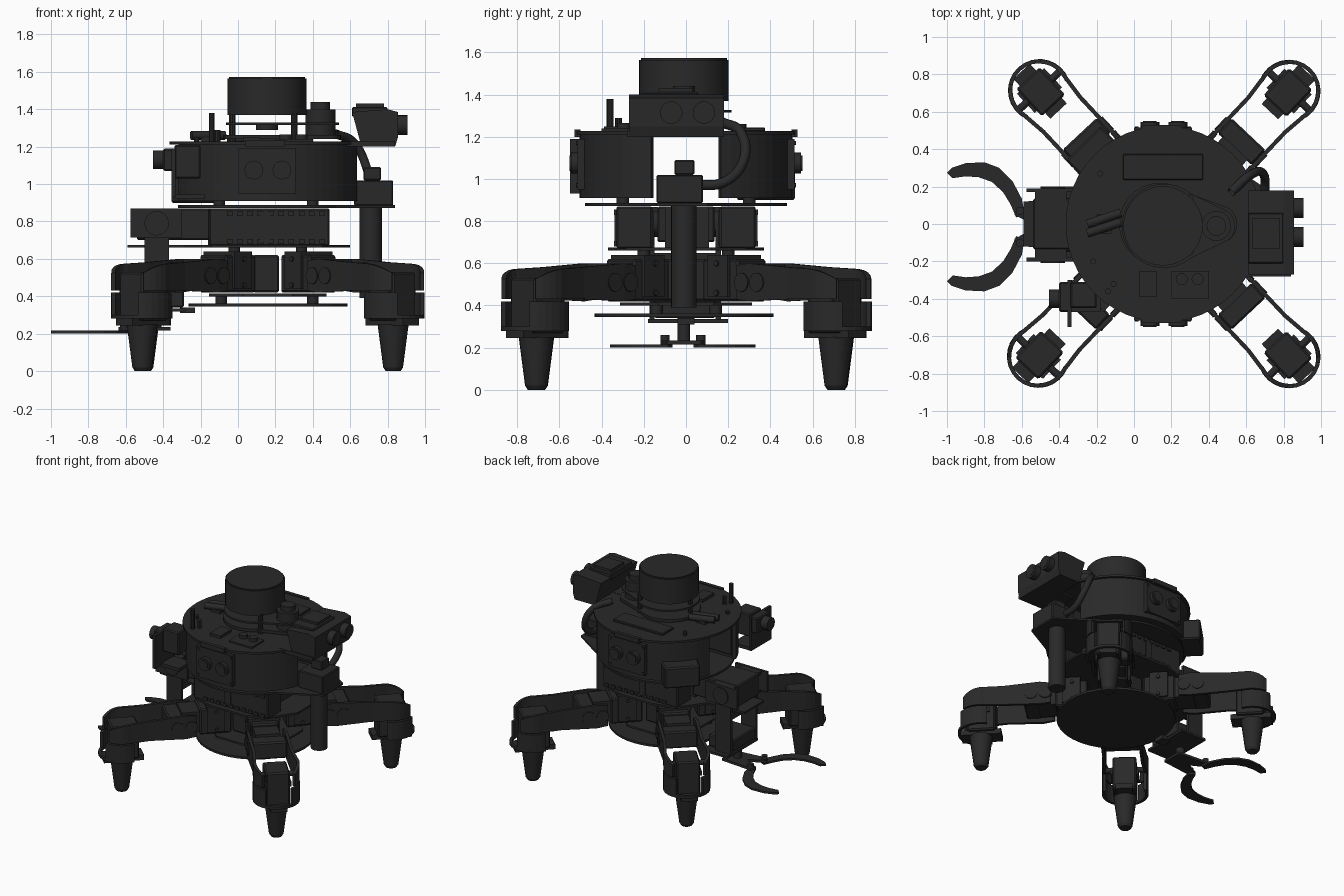
import bpy, bmesh
from math import cos, sin, radians, pi
from mathutils import Matrix, Vector

mat = bpy.data.materials.new("dark_metal")
mat.diffuse_color = (0.022, 0.022, 0.022, 1)
I = Matrix.Identity(4)
CX = 0.16  # body axis


def finish(name, bm, M=I, smooth=False):
    bmesh.ops.recalc_face_normals(bm, faces=bm.faces)
    me = bpy.data.meshes.new(name)
    bm.to_mesh(me)
    bm.free()
    me.materials.append(mat)
    ob = bpy.data.objects.new(name, me)
    bpy.context.collection.objects.link(ob)
    ob.matrix_world = M
    if smooth:
        bpy.context.view_layer.objects.active = ob
        ob.select_set(True)
        bpy.ops.object.shade_smooth_by_angle(angle=radians(35))
        ob.select_set(False)
    return ob


def box(name, x, y, z, M=I, bevel=0.0):
    """Box from (min, max) pairs."""
    bm = bmesh.new()
    c = [(a + b) / 2 for a, b in (x, y, z)]
    s = [b - a for a, b in (x, y, z)]
    bmesh.ops.create_cube(bm, size=1, matrix=Matrix.Translation(c) @ Matrix.Diagonal((*s, 1)))
    if bevel:
        bmesh.ops.bevel(bm, geom=bm.edges[:], offset=bevel, segments=1, affect='EDGES')
    return finish(name, bm, M)


def cyl(name, a, b, r, M=I, r2=None, n=24):
    """Cylinder or cone from point a to point b."""
    bm = bmesh.new()
    a, b = Vector(a), Vector(b)
    T = Matrix.Translation((a + b) / 2) @ (b - a).to_track_quat('Z', 'Y').to_matrix().to_4x4()
    bmesh.ops.create_cone(bm, cap_ends=True, segments=n, radius1=r, radius2=r if r2 is None else r2,
                          depth=(b - a).length, matrix=T)
    return finish(name, bm, M, True)


def prism(name, pts, z0, z1, M=I):
    bm = bmesh.new()
    f = bm.faces.new([bm.verts.new((x, y, z0)) for x, y in pts])
    g = bmesh.ops.extrude_face_region(bm, geom=[f])['geom']
    bmesh.ops.translate(bm, vec=(0, 0, z1 - z0), verts=[v for v in g if isinstance(v, bmesh.types.BMVert)])
    return finish(name, bm, M)


def band(name, pts, t, M=I):
    """Upright sheet along (x, y, z_low, z_high) points, given thickness t."""
    bm = bmesh.new()
    cols = [(bm.verts.new((x, y, a)), bm.verts.new((x, y, b))) for x, y, a, b in pts]
    for p, q in zip(cols, cols[1:]):
        bm.faces.new((p[0], q[0], q[1], p[1]))
    ob = finish(name, bm, M)
    m = ob.modifiers.new("thickness", 'SOLIDIFY')
    m.thickness, m.offset = t, 0
    return ob


def arc(cx, cy, r, a0, a1, n):
    return [(cx + r * cos(radians(a0 + (a1 - a0) * i / n)), cy + r * sin(radians(a0 + (a1 - a0) * i / n)))
            for i in range(n + 1)]


# Four legs, each built along +x from the body axis
D = 0.976
for k, ang in enumerate((46.7, 133, 226.5, 313.3)):
    M = Matrix.Translation((CX, 0, 0)) @ Matrix.Rotation(radians(ang), 4, 'Z')
    n = f"leg_{k + 1}_"
    box(n + "hip_servo", (0.20, 0.43), (-0.1, 0.1), (0.42, 0.62), M, 0.01)
    box(n + "hip_servo_cap", (0.25, 0.38), (-0.115, 0.115), (0.44, 0.64), M)
    box(n + "knee_servo", (0.55, 0.66), (-0.125, 0.125), (0.45, 0.58), M, 0.01)
    box(n + "knee_bracket", (0.43, 0.56), (-0.09, 0.09), (0.44, 0.60), M)
    for s in (-1, 1):
        # arm side strap, straight to the foot then curling round it
        curve = arc(D, 0, 0.155, 105, 45, 5)
        strap = [(0.46, 0.13 * s, 0.43, 0.59), (0.54, 0.135 * s, 0.42, 0.60), (0.80, 0.135 * s, 0.43, 0.582)]
        strap += [(x, y * s, 0.43, 0.575 - 0.002 * i * i) for i, (x, y) in enumerate(curve)]
        band(n + "arm_strap", strap, 0.022, M)
        band(n + "foot_hook", [(x, y * s, 0.28, 0.42) for x, y in arc(D, 0, 0.157, 112, 35, 6)], 0.022, M)
        for x in (0.50, 0.60):
            cyl(n + "joint_disc", (x, 0.12 * s, 0.51), (x, 0.152 * s, 0.51), 0.045, M, n=16)
        cyl(n + "ankle_pivot", (D, 0.08 * s, 0.48), (D, 0.15 * s, 0.48), 0.02, M, n=12)
        for z in (0.46, 0.60):
            cyl(n + "hip_bolt", (0.31, 0.11 * s, z), (0.31, 0.125 * s, z), 0.014, M, n=8)
    band(n + "ankle_ring", [(x, y, 0.28, 0.30) for x, y in arc(D, 0, 0.157, -100, 100, 14)], 0.022, M)
    box(n + "ankle_servo", (D - 0.11, D + 0.09), (-0.085, 0.085), (0.27, 0.53), M, 0.01)
    box(n + "ankle_flange", (D - 0.07, D + 0.07), (-0.10, 0.10), (0.41, 0.44), M)
    box(n + "ankle_bracket", (D - 0.15, D + 0.14), (-0.06, 0.06), (0.245, 0.285), M)
    cyl(n + "foot", (D, 0, 0.02), (D, 0, 0.25), 0.053, M, 0.083, 16)
    cyl(n + "foot_tip", (D, 0, 0), (D, 0, 0.02), 0.04, M, 0.053, 16)

# Base discs and spacers
cyl("base_plate", (CX, -0.01, 0.345), (CX, -0.01, 0.362), 0.425, n=48)
prism("hip_lower_plate", arc(CX, 0, 0.34, 22.5, 337.5, 7), 0.40, 0.415)
for x in (-0.09, 0.40):
    for y in (-0.14, 0.14):
        cyl("base_spacer", (x, y, 0.36), (x, y, 0.41), 0.03, n=12)
box("core_box", (0.08, 0.22), (-0.19, 0.19), (0.42, 0.62), bevel=0.01)

# Waist plate with tongue towards the gripper
prism("waist_plate", [(0.60, -0.12), (0.60, 0.12), (0.45, 0.33), (0.30, 0.37), (0.02, 0.37), (-0.14, 0.33),
                      (-0.28, 0.14), (-0.59, 0.12), (-0.59, -0.12), (-0.28, -0.14), (-0.14, -0.33),
                      (0.02, -0.37), (0.30, -0.37), (0.45, -0.33)], 0.66, 0.675)
for x in (-0.02, 0.34):
    for y in (-0.2, 0.2):
        cyl("waist_spacer", (x, y, 0.62), (x, y, 0.67), 0.03, n=12)

# Battery and electronics boxes on the waist
for s in (-1, 1):
    y = sorted((0.16 * s, 0.33 * s))
    box("electronics_box", (-0.155, 0.49), y, (0.67, 0.87), bevel=0.008)
    box("electronics_seam", (0.12, 0.17), (y[0] - 0.008, y[1] + 0.008), (0.69, 0.85))
    for i in range(10):
        x = -0.06 + 0.055 * i
        for z in (0.68, 0.83):
            box("cooling_rib", (x, x + 0.03), sorted((0.32 * s, 0.342 * s)), (z, z + 0.025))
box("centre_block", (-0.16, 0.4), (-0.10, 0.11), (0.67, 0.87))

# Gripper arm: shoulder box, side plates, crossbars
box("gripper_shoulder", (-0.54, -0.15), (-0.135, 0.135), (0.70, 0.87), bevel=0.008)
for y in (-0.19, 0.18):
    box("shoulder_plate", (-0.575, -0.30), (y - 0.01, y + 0.01), (0.715, 0.87))
    box("shoulder_flange", (-0.53, -0.36), sorted((y, y * 0.7)), (0.845, 0.868))
    box("gripper_side_plate", (-0.50, -0.37), (y * 0.85 - 0.012, y * 0.85 + 0.012), (0.32, 0.80))
    cyl("shoulder_pivot", (-0.435, y * 0.7, 0.79), (-0.435, y * 1.1, 0.79), 0.065, n=20)
box("gripper_crossbar", (-0.50, -0.38), (-0.16, 0.15), (0.60, 0.65))
box("gripper_servo", (-0.50, -0.29), (-0.15, 0.14), (0.34, 0.43), bevel=0.008)
box("gripper_servo_tail", (-0.31, -0.23), (-0.04, 0.04), (0.31, 0.34))
box("gripper_floor", (-0.50, -0.28), (-0.18, 0.20), (0.318, 0.335))
cyl("gripper_stem", (-0.44, -0.01, 0.22), (-0.44, -0.01, 0.40), 0.03, n=12)
prism("gripper_palm", [(-0.36, -0.09), (-0.36, 0.07), (-0.62, 0.09), (-0.64, 0.05), (-0.52, -0.015),
                       (-0.64, -0.08), (-0.62, -0.12)], 0.216, 0.235)
# Two curved claws, mirrored about the gripper axis
claw = [(-1.0, .29), (-.975, .315), (-.90, .34), (-.80, .345), (-.72, .315), (-.65, .245), (-.60, .15), (-.585, .07),
        (-.63, .05), (-.66, .12), (-.70, .185), (-.76, .24), (-.83, .265), (-.90, .27), (-.97, .26)]
for s in (-1, 1):
    prism("claw", [(x, y * s - 0.015) for x, y in claw], 0.202, 0.216)
    cyl("claw_pivot", (-0.61, s * 0.085 - 0.015, 0.20), (-0.61, s * 0.085 - 0.015, 0.26), 0.022, n=12)

# Deck plate reaching out to the post
prism("deck_plate", arc(CX, 0, 0.48, 40, 320, 30) + [(0.84, -0.14), (0.84, 0.10)], 0.873, 0.887)
cyl("side_post", (0.71, -0.01, 0.39), (0.71, -0.01, 0.88), 0.06)
box("post_head", (0.62, 0.83), (-0.14, 0.08), (0.885, 1.02), bevel=0.006)
box("post_head_cap", (0.67, 0.765), (-0.055, 0.04), (1.02, 1.09), bevel=0.006)

# Upper drum: front and back curved walls, open along x
for s in (-1, 1):
    band("drum_wall", [(x, y * s, 0.91, 1.215) for x, y in arc(CX, 0, 0.49, 19, 161, 24)], 0.03)
    band("drum_inner_wall", [(-0.28, 0.165 * s, 0.94, 1.215), (0.60, 0.165 * s, 0.94, 1.215)], 0.02)
    prism("drum_floor", [(x, y * s) for x, y in arc(CX, 0, 0.48, 20, 160, 20)], 0.91, 0.93)
    box("sensor_panel", (0.0, 0.31), sorted((0.48 * s, 0.515 * s)), (0.95, 1.19))
    box("sensor_tab", (0.04, 0.25), sorted((0.50 * s, 0.528 * s)), (1.20, 1.235))
    for x in (0.085, 0.235):
        cyl("range_sensor", (x, 0.50 * s, 1.075), (x, 0.545 * s, 1.075), 0.05)
        cyl("range_sensor_mesh", (x, 0.545 * s, 1.075), (x, 0.552 * s, 1.075), 0.036)
    for x in (0.015, 0.295):
        for z in (0.97, 1.17):
            cyl("panel_bolt", (x, 0.51 * s, z), (x, 0.522 * s, z), 0.01, n=8)
    for x in (-0.1, 0.4):
        cyl("deck_spacer", (x, 0.3 * s, 0.88), (x, 0.3 * s, 0.92), 0.03, n=12)
cyl("top_plate", (CX, 0, 1.212), (CX, 0, 1.228), 0.525, n=48)

# Front left camera on its bracket, tied back to the drum
box("camera_bracket", (-0.355, -0.335), (-0.55, -0.30), (0.93, 1.19))
box("camera_bracket_arm", (-0.34, -0.18), (-0.47, -0.32), (0.92, 0.945))
box("camera_bracket_block", (-0.34, -0.20), (-0.45, -0.31), (1.03, 1.21), bevel=0.008)
box("side_camera", (-0.40, -0.34), (-0.47, -0.31), (1.07, 1.19), bevel=0.008)
cyl("side_camera_lens", (-0.40, -0.40, 1.13), (-0.455, -0.40, 1.13), 0.05)
# Box on the back left of the drum
M = Matrix.Translation((CX, 0, 0)) @ Matrix.Rotation(radians(135), 4, 'Z')
box("side_module", (0.46, 0.61), (-0.13, 0.13), (0.90, 1.06), M, 0.01)

# Lidar with pear-shaped carrier
cyl("lidar", (0.155, -0.01, 1.37), (0.155, -0.01, 1.565), 0.212, n=48)
cyl("lidar_lid", (0.155, -0.01, 1.565), (0.155, -0.01, 1.573), 0.204, n=48)
prism("lidar_plate", arc(0.16, -0.01, 0.225, 50, 310, 24) + arc(0.44, -0.01, 0.10, -50, 50, 8), 1.315, 1.328)
prism("riser_plate", arc(0.14, 0, 0.22, 50, 310, 20) + arc(0.44, 0, 0.11, -50, 50, 8), 1.24, 1.262)
cyl("lidar_drive", (0.155, 0, 1.29), (0.155, 0, 1.33), 0.06)
cyl("lidar_motor", (0.44, -0.01, 1.25), (0.44, -0.01, 1.40), 0.08)
cyl("lidar_motor_knob", (0.44, -0.01, 1.40), (0.44, -0.01, 1.44), 0.052)
for x, y in ((-0.03, -0.01), (0.30, 0.14), (0.30, -0.15)):
    cyl("lidar_leg", (x, y, 1.22), (x, y, 1.38), 0.018, n=10)

# Stereo camera head on the right
M = Matrix.Translation((0, 0.18, 0)) @ Matrix.Rotation(pi / 2, 4, 'X')
prism("head_body", [(0.61, 1.385), (0.66, 1.20), (0.84, 1.20), (0.855, 1.25), (0.855, 1.385), (0.80, 1.40)], 0, 0.45, M)
box("head_top", (0.61, 0.80), (-0.21, 0.06), (1.36, 1.412), bevel=0.006)
box("head_crest", (0.63, 0.78), (-0.13, 0.03), (1.40, 1.43))
box("head_mount", (0.55, 0.84), (-0.28, -0.02), (1.20, 1.23))
for y in (-0.07, 0.085):
    cyl("head_lens", (0.85, y, 1.315), (0.905, y, 1.315), 0.053)
    cyl("head_lens_glass", (0.88, y, 1.315), (0.907, y, 1.315), 0.035)

# Cable looping from the head down to the post
cu = bpy.data.curves.new("cable", 'CURVE')
cu.dimensions, cu.bevel_depth, cu.bevel_resolution, cu.resolution_u = '3D', 0.024, 3, 8
sp = cu.splines.new('BEZIER')
path = [(0.52, 0.17, 1.27), (0.62, 0.26, 1.22), (0.69, 0.27, 1.08), (0.70, 0.18, 0.985), (0.70, 0.05, 0.97)]
sp.bezier_points.add(len(path) - 1)
for p, c in zip(sp.bezier_points, path):
    p.co, p.handle_left_type, p.handle_right_type = c, 'AUTO', 'AUTO'
cu.materials.append(mat)
bpy.context.collection.objects.link(bpy.data.objects.new("cable", cu))

# Small fittings on the top plate
box("display_slab", (-0.06, 0.37), (0.235, 0.375), (1.225, 1.245), bevel=0.005)
box("switch_box", (0.03, 0.12), (-0.39, -0.25), (1.225, 1.25))
box("terminal_board", (0.20, 0.40), (-0.40, -0.25), (1.225, 1.24))
for x in (0.255, 0.34):
    cyl("terminal_knob", (x, -0.295, 1.24), (x, -0.295, 1.265), 0.032, n=16)
for y in (-0.03, 0.02):
    cyl("pointer_tube", (-0.25, y - 0.02, 1.26), (-0.07, y + 0.04, 1.26), 0.024, n=16)
box("pointer_mount", (-0.2, -0.12), (-0.05, 0.05), (1.225, 1.25))
for x, y, h in ((-0.14, -0.36, 0.16), (-0.11, -0.32, 0.07), (-0.18, 0.27, 0.04), (-0.22, -0.2, 0.03)):
    cyl("antenna", (x, y, 1.22), (x, y, 1.22 + h), 0.016, n=10)
